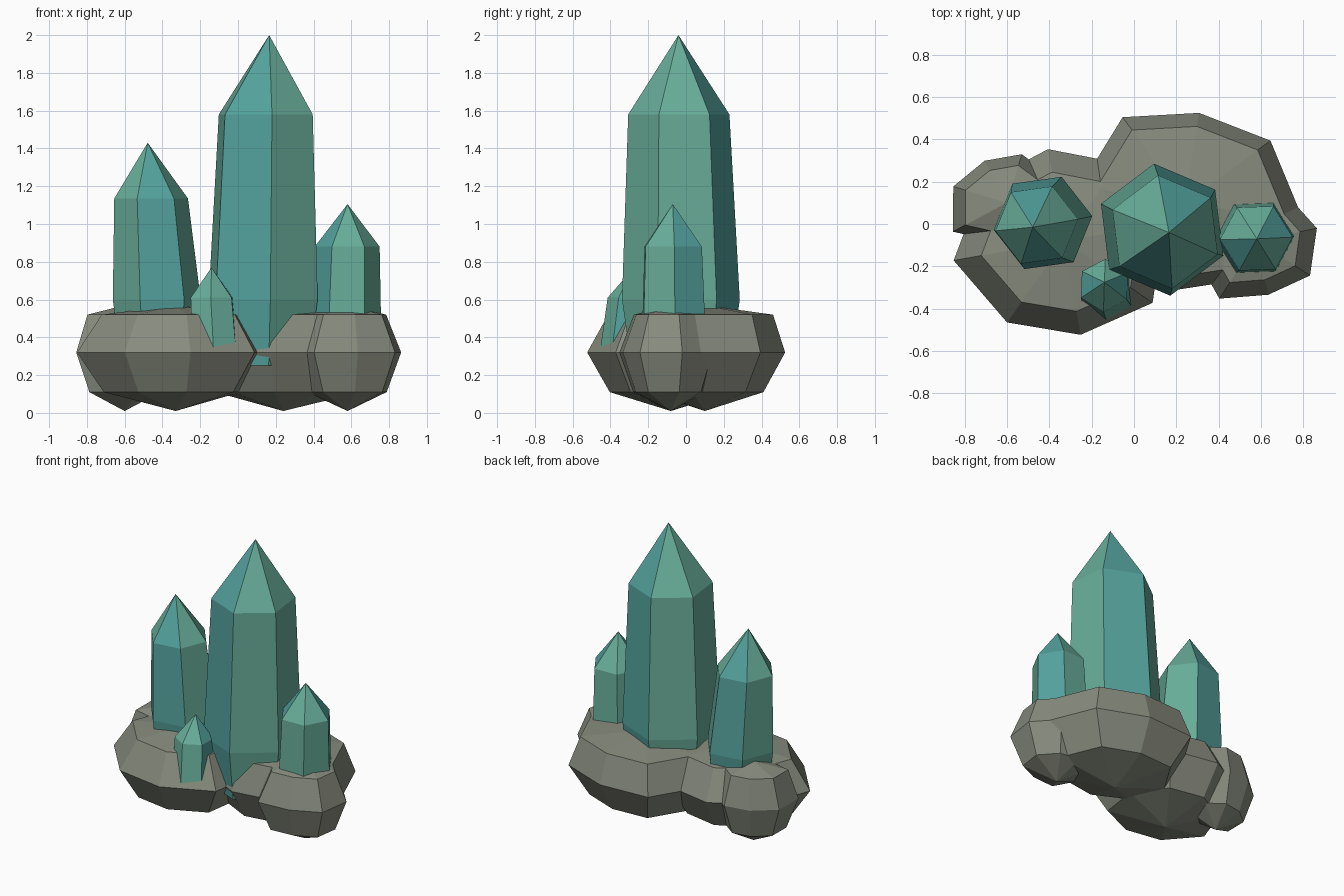
import bpy, bmesh
from math import cos, sin, radians

if "Cube" in bpy.data.objects:
    bpy.data.objects.remove(bpy.data.objects["Cube"])


def material(name, rgb):
    lin = [(c / 255) ** 2.2 for c in rgb] + [1]
    m = bpy.data.materials.new(name)
    m.use_nodes = True
    m.diffuse_color = lin
    m.node_tree.nodes["Principled BSDF"].inputs["Base Color"].default_value = lin
    return m


STONE = material("warm grey stone", (134, 138, 125))
GREEN = material("green teal crystal", (104, 172, 152))
BLUE = material("blue teal crystal", (84, 160, 155))


def loft(name, rings, bottom, top, mats, rule):
    """Join rings of points into a closed, flat-faced solid; None as a pole gives a flat cap."""
    bm = bmesh.new()
    loops = [[bm.verts.new(p) for p in ring] for ring in rings]
    n = len(loops[0])
    for lo, hi in zip(loops, loops[1:]):
        for i in range(n):
            j = (i + 1) % n
            bm.faces.new((lo[i], lo[j], hi[j], hi[i])).material_index = rule(i)
    for loop, pole in ((loops[0], bottom), (loops[-1], top)):
        if pole is None:
            bm.faces.new(loop)
            continue
        tip = bm.verts.new(pole)
        for i in range(n):
            bm.faces.new((loop[i], loop[(i + 1) % n], tip)).material_index = rule(i)
    bmesh.ops.recalc_face_normals(bm, faces=bm.faces)
    mesh = bpy.data.meshes.new(name)
    bm.to_mesh(mesh)
    bm.free()
    for m in mats:
        mesh.materials.append(m)
    obj = bpy.data.objects.new(name, mesh)
    bpy.context.collection.objects.link(obj)


def ring(x, y, z, radii, turn, scale=1.0):
    step = 360 / len(radii)
    return [(x + r * scale * cos(radians(turn + i * step)),
             y + r * scale * sin(radians(turn + i * step)), z)
            for i, r in enumerate(radii)]


def rock(name, x, y, turn, radii, upper):
    """Squat boulder: a girdle with a smaller ring above and below it."""
    levels = ((0.11, 0.73), (0.32, 1.0), (0.52, upper))
    rings = [ring(x, y, z, radii, turn, s) for z, s in levels]
    loft(name, rings, (x, y, 0.01), (x, y, 0.57), [STONE], lambda i: 0)


def crystal(name, apex, shoulder, foot, turn, blue, root=None):
    """Leaning six-sided shaft; shoulder, foot and root are (x, y, z, radius)."""
    levels = [c for c in (root, foot, shoulder) if c]
    rings = [ring(x, y, z, [r] * 6, turn) for x, y, z, r in levels]
    loft(name, rings, None, apex, [GREEN, BLUE], lambda i: int(i % 3 == blue))


# Boulders of the base
rock("front_rock", -0.33, -0.08, 10, [.48, .45, .44, .47, .53, .47, .45, .51], 0.75)
rock("back_rock", 0.24, 0.10, 36, [.5, .43, .5, .5, .45, .42, .45, .57], 0.85)
rock("right_rock", -0.60, 0.10, 28, [.25, .24, .225, .265, .29, .19, .22, .27], 0.77)
rock("left_rock", 0.58, -0.08, 12, [.29, .26, .25, .28, .3, .325, .26, .3], 0.72)

# Crystals growing out of the boulders
crystal("tall_crystal", (.165, -.04, 2), (.147, -.038, 1.58, .27),
        (.133, -.027, .6, .314), 37, 0, (.13, -.025, .25, .265))
crystal("right_crystal", (-.478, -.015, 1.43), (-.46, -.005, 1.135, .197),
        (-.43, .005, .6, .235), 8, 1, (-.425, .005, .3, .2))
crystal("left_crystal", (.58, -.07, 1.105), (.578, -.068, .88, .172),
        (.57, -.065, .5, .187), 2, 0, (.57, -.065, .3, .16))
crystal("small_crystal", (-.14, -.275, .77), (-.14, -.29, .61, .125),
        (-.125, -.32, .33, .135), 28, 2)
